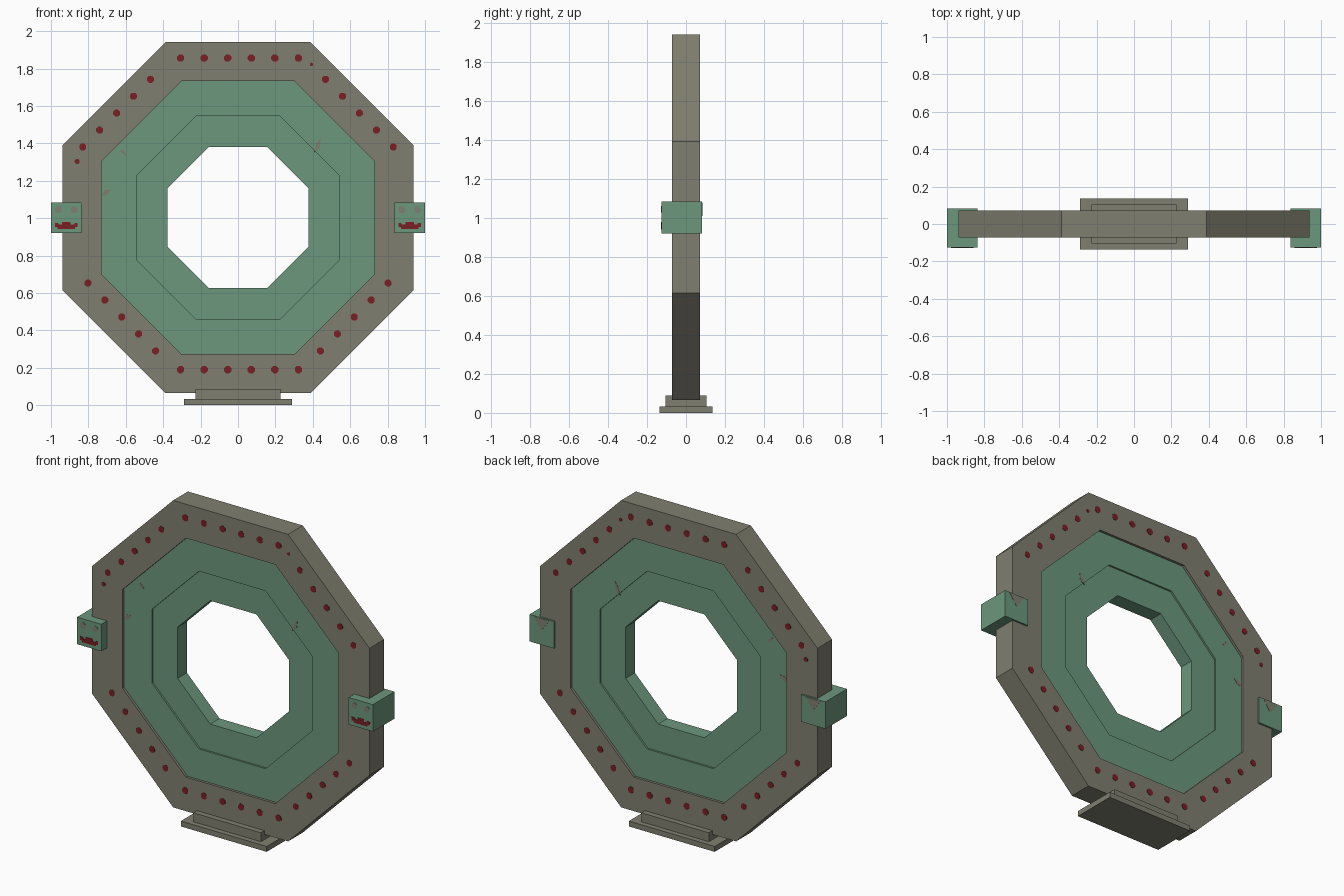
import bpy, bmesh
from math import pi, cos, sin, sqrt
from mathutils import Matrix, Vector

cube = bpy.data.objects.get("Cube")
if cube:
    bpy.data.objects.remove(cube, do_unlink=True)


def material(name, rgb):
    m = bpy.data.materials.new(name)
    m.use_nodes = True
    m.diffuse_color = (*rgb, 1)
    m.node_tree.nodes["Principled BSDF"].inputs["Base Color"].default_value = (*rgb, 1)
    return m


STONE = material("stone grey", (0.215, 0.212, 0.162))
GREEN = material("weathered green", (0.15, 0.31, 0.205))
RED = material("dark red", (0.19, 0.014, 0.018))

CZ = 1.003       # height of the ring centre
HALF = 0.071     # half depth of the outer frame


def finish(bm, name, mat):
    bmesh.ops.recalc_face_normals(bm, faces=bm.faces)
    me = bpy.data.meshes.new(name)
    bm.to_mesh(me)
    bm.free()
    me.materials.append(mat)
    ob = bpy.data.objects.new(name, me)
    bpy.context.collection.objects.link(ob)
    return ob


def add_box(bm, lo, hi):
    lo, hi = Vector(lo), Vector(hi)
    size = Matrix.Diagonal((*(hi - lo), 1))
    bmesh.ops.create_cube(bm, size=1, matrix=Matrix.Translation((lo + hi) / 2) @ size)


def box(name, lo, hi, mat):
    bm = bmesh.new()
    add_box(bm, lo, hi)
    return finish(bm, name, mat)


def add_disc(bm, x, y, z, r, depth=0.004):
    turn = Matrix.Rotation(pi / 2, 4, "X") @ Matrix.Rotation(pi / 8, 4, "Z")
    bmesh.ops.create_cone(bm, cap_ends=True, segments=8, radius1=r, radius2=r,
                          depth=depth, matrix=Matrix.Translation((x, y, z)) @ turn)


def add_patch(bm, points, y):
    # thin polygon plate standing in the xz plane
    face = bm.faces.new([bm.verts.new((x, y - 0.0015, z)) for x, z in points])
    out = bmesh.ops.extrude_face_region(bm, geom=[face])
    verts = [v for v in out["geom"] if isinstance(v, bmesh.types.BMVert)]
    bmesh.ops.translate(bm, verts=verts, vec=(0, 0.003, 0))


def octagon_ring(name, outer, inner, half, mat):
    # sizes are distances from the centre to the flat sides
    bm = bmesh.new()
    loops = []
    for apothem, y in ((outer, -half), (outer, half), (inner, half), (inner, -half)):
        r = apothem / cos(pi / 8)
        angles = [pi / 8 + i * pi / 4 for i in range(8)]
        loops.append([bm.verts.new((r * cos(a), y, CZ + r * sin(a))) for a in angles])
    for k in range(4):
        a, b = loops[k], loops[(k + 1) % 4]
        for i in range(8):
            j = (i + 1) % 8
            bm.faces.new((a[i], a[j], b[j], b[i]))
    return finish(bm, name, mat)


# Nested octagonal rings, stepping inwards
octagon_ring("outer_frame", 0.938, 0.73, HALF, STONE)
octagon_ring("middle_ring", 0.73, 0.543, 0.056, GREEN)
octagon_ring("inner_ring", 0.543, 0.377, 0.045, GREEN)

# Stepped foot
box("foot_plate", (-0.29, -0.137, 0), (0.29, 0.137, 0.033), STONE)
box("foot_step", (-0.228, -0.105, 0.033), (0.228, 0.105, 0.088), STONE)

# Painted dots on both faces of the frame, none on the upright sides
for side, name in ((-1, "front_dots"), (1, "back_dots")):
    bm = bmesh.new()
    y = side * HALF
    for up in (1, -1):
        for i in range(6):
            add_disc(bm, 0.008 + (i - 2.5) * 0.126, y, CZ + up * 0.853 - (1 - up) * -0.02, 0.021)
        dist = 0.854 if up > 0 else 0.815
        for lr in (1, -1):
            for i in range(5):
                t = 0.064 + (i - 2) * 0.128
                add_disc(bm, lr * (dist + t) / sqrt(2), y, CZ + up * (dist - t) / sqrt(2), 0.02)
    add_disc(bm, -0.86, y, 1.303, 0.014)
    add_disc(bm, 0.393, y, 1.822, 0.01)
    finish(bm, name, RED)

# Side blocks with painted faces
for s, label in ((1, "left"), (-1, "right")):
    cx = s * 0.918
    front = -0.126
    box(label + "_block", (cx - 0.082, front, 0.92), (cx + 0.082, 0.082, 1.085), GREEN)

    bm = bmesh.new()
    for e in (-1, 1):
        add_disc(bm, cx + e * 0.042, front, 1.045, 0.019)
    finish(bm, label + "_block_eyes", STONE)

    bm = bmesh.new()
    for x, w, z0, z1 in ((0, 0.046, 0.942, 0.962), (0, 0.022, 0.962, 0.98),
                         (-0.052, 0.009, 0.962, 0.974), (0.052, 0.009, 0.962, 0.974)):
        add_box(bm, (cx + x - w, front - 0.002, z0), (cx + x + w, front + 0.002, z1))
    add_box(bm, (cx - 0.06, front - 0.002, 0.952), (cx + 0.06, front + 0.002, 0.965))
    finish(bm, label + "_block_mouth", RED)

    # worn patch on the back of the block
    bm = bmesh.new()
    add_patch(bm, [(cx - 0.05, 1.08), (cx + 0.05, 1.08), (cx + 0.015, 1.03), (cx, 1.01)], 0.082)
    finish(bm, label + "_block_scuff", STONE)

# Worn scuffs on the green rings
bm = bmesh.new()
for y in (-0.056, 0.056):
    add_patch(bm, [(0.405, 1.35), (0.435, 1.37), (0.443, 1.43), (0.42, 1.4)], y)
    add_patch(bm, [(-0.728, 1.12), (-0.7, 1.125), (-0.675, 1.155), (-0.715, 1.15)], y)
    add_patch(bm, [(-0.63, 1.36), (-0.6, 1.33), (-0.597, 1.345), (-0.62, 1.37)], y)
finish(bm, "ring_scuffs", STONE)
